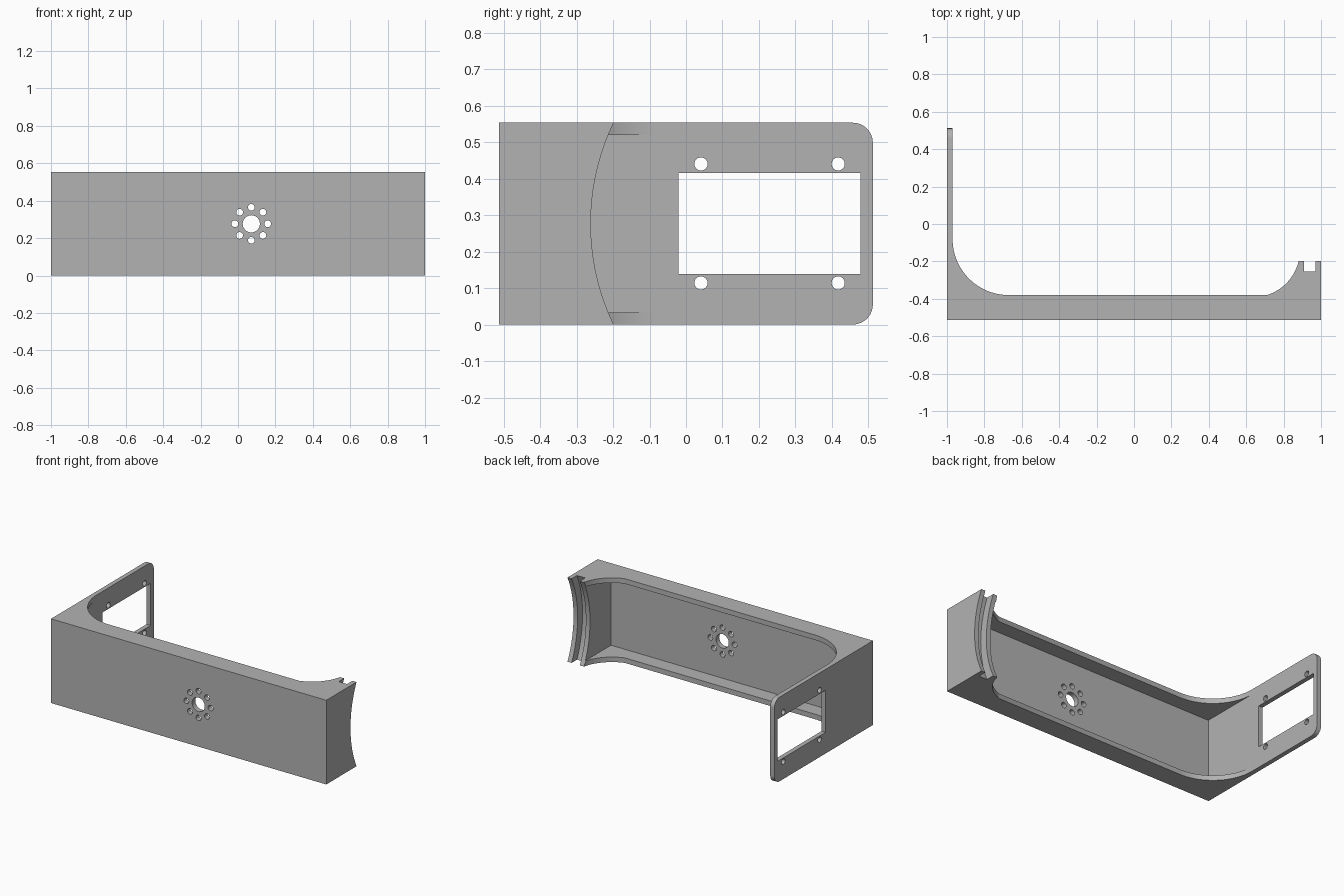
import bpy, bmesh
from math import cos, sin, pi, atan2, radians
from mathutils import Vector

default = bpy.data.objects.get("Cube")
if default:
    bpy.data.objects.remove(default, do_unlink=True)

H = 0.553        # bracket height
T = 0.033        # sheet thickness
MID = H / 2
FRONT, BACK = -0.512, 0.512


def arc(cx, cy, r, a0, a1, n):
    return [(cx + r * cos(a0 + (a1 - a0) * i / n),
             cy + r * sin(a0 + (a1 - a0) * i / n)) for i in range(n + 1)]


def prism(name, points, axis, lo, hi):
    """Extrude a 2D outline along an axis (x: points are y,z; y: x,z; z: x,y)."""
    def place(p, d):
        return {"x": (d, p[0], p[1]), "y": (p[0], d, p[1]), "z": (p[0], p[1], d)}[axis]
    bm = bmesh.new()
    face = bm.faces.new([bm.verts.new(place(p, lo)) for p in points])
    out = bmesh.ops.extrude_face_region(bm, geom=[face])
    moved = [v for v in out["geom"] if isinstance(v, bmesh.types.BMVert)]
    bmesh.ops.translate(bm, verts=moved, vec=Vector(place((0, 0), hi - lo)))
    bmesh.ops.recalc_face_normals(bm, faces=bm.faces)
    mesh = bpy.data.meshes.new(name)
    bm.to_mesh(mesh)
    bm.free()
    obj = bpy.data.objects.new(name, mesh)
    bpy.context.collection.objects.link(obj)
    return obj


def rect(a0, a1, b0, b1):
    return [(a0, b0), (a1, b0), (a1, b1), (a0, b1)]


def circle(a, b, r, n=24):
    return arc(a, b, r, 0, 2 * pi, n)[:-1]


# Plan outline: long front, tall side arm, short end block, curved inner corners
fx, fy, fr = 0.637, -0.141, 0.25
right_fillet = arc(fx, fy, fr, atan2(-0.059, 0.243), atan2(-0.239, 0.073), 16)
left_fillet = arc(-0.67, -0.08, 0.3, -pi / 2, -pi, 24)
outline = [(-1, FRONT), (1, FRONT), (1, -0.18), (0.88, -0.18)]
outline += right_fillet + left_fillet + [(-0.97, BACK), (-1, BACK)]
bracket = prism("bracket", outline, "z", 0, H)

cutters = []


def cut(points, axis, lo, hi):
    cutters.append(prism("cutter", points, axis, lo, hi))


# Hollow between the top and bottom flanges
cut(rect(-0.97, 0.88, FRONT + T, 0.7), "z", T, H - T)

# Scooped end edge with a parallel groove
cut(circle(0.38, MID, 0.641, 128), "x", 0.86, 1.1)
cut(circle(0.38, MID, 0.692, 128), "x", 0.91, 0.97)

# Window and screw holes in the side arm
cut(rect(-0.02, 0.478, 0.139, 0.415), "x", -1.1, -0.9)
for y in (0.041, 0.417):
    for z in (0.114, 0.44):
        cut(circle(y, z, 0.018), "x", -1.1, -0.9)

# Rounded back corners of the side arm
R = 0.055
for z, s in ((0, 1), (H, -1)):
    corner = [(BACK - R + R * sin(t), z + s * (R - R * cos(t)))
              for t in (pi / 2 * i / 10 for i in range(11))]
    corner += [(BACK + 0.1, z + s * R), (BACK + 0.1, z - s * 0.1), (BACK - R, z - s * 0.1)]
    cut(corner, "x", -1.1, -0.9)

# Hub hole and its ring of eight small holes in the front
cut(circle(0.071, MID, 0.046, 32), "y", -0.6, -0.44)
for i in range(8):
    a = i * pi / 4
    cut(circle(0.071 + 0.088 * cos(a), MID + 0.088 * sin(a), 0.018, 20), "y", -0.6, -0.44)

# Apply the cuts
bpy.ops.object.select_all(action="DESELECT")
bpy.context.view_layer.objects.active = bracket
bracket.select_set(True)
for c in cutters:
    c.hide_render = True
    mod = bracket.modifiers.new("cut", "BOOLEAN")
    mod.operation = "DIFFERENCE"
    mod.solver = "EXACT"
    mod.object = c
    bpy.ops.object.modifier_apply(modifier=mod.name)
    bpy.data.objects.remove(c, do_unlink=True)

# Plain grey finish
grey = bpy.data.materials.new("grey")
grey.use_nodes = True
colour = (0.45, 0.45, 0.45, 1)
grey.diffuse_color = colour
grey.node_tree.nodes["Principled BSDF"].inputs["Base Color"].default_value = colour
bracket.data.materials.clear()
bracket.data.materials.append(grey)
bpy.ops.object.shade_smooth_by_angle(angle=radians(25))
